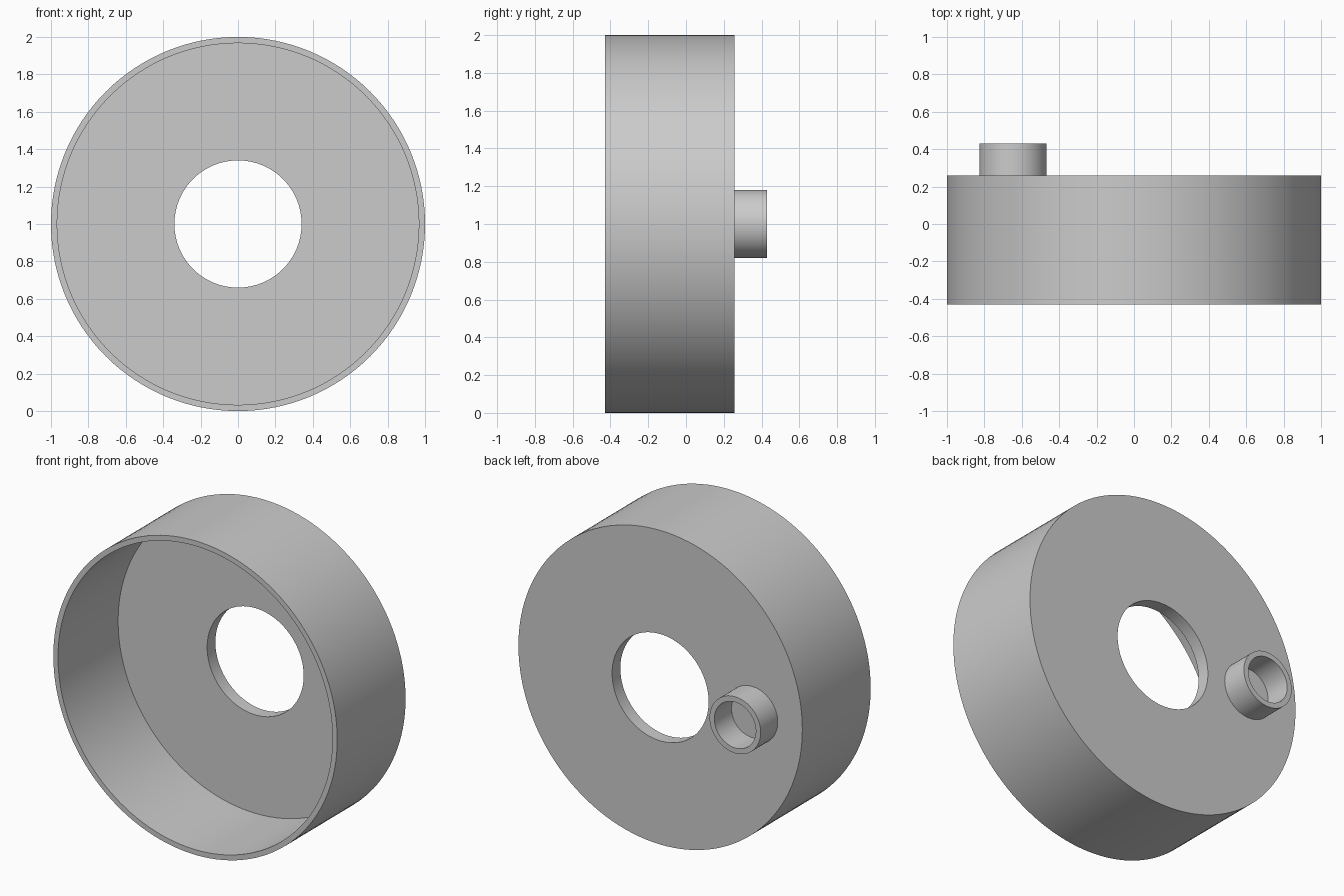
import bpy
import bmesh
import math

default = bpy.data.objects.get("Cube")
if default:
    bpy.data.objects.remove(default, do_unlink=True)

grey = bpy.data.materials.new("light_grey")
grey.use_nodes = True
colour = (0.6, 0.6, 0.6, 1)
grey.diffuse_color = colour
grey.node_tree.nodes["Principled BSDF"].inputs["Base Color"].default_value = colour


def turned_ring(name, profile, centre, segments):
    """Revolve a closed (radius, y) profile around the y axis."""
    bm = bmesh.new()
    rings = []
    for i in range(segments):
        a = math.tau * i / segments
        rings.append([bm.verts.new((r * math.cos(a), y, r * math.sin(a)))
                      for r, y in profile])
    n = len(profile)
    for i in range(segments):
        here, there = rings[i], rings[(i + 1) % segments]
        for j in range(n):
            k = (j + 1) % n
            bm.faces.new((here[j], here[k], there[k], there[j]))
    bmesh.ops.recalc_face_normals(bm, faces=bm.faces)
    mesh = bpy.data.meshes.new(name)
    bm.to_mesh(mesh)
    bm.free()
    mesh.materials.append(grey)
    obj = bpy.data.objects.new(name, mesh)
    obj.location = centre
    bpy.context.collection.objects.link(obj)
    bpy.ops.object.select_all(action="DESELECT")
    obj.select_set(True)
    bpy.context.view_layer.objects.active = obj
    bpy.ops.object.shade_smooth_by_angle(angle=math.radians(30))
    return obj


FRONT, FLOOR, BACK, TIP = -0.43, 0.175, 0.258, 0.43

# Open cup: thin rim wall, thick back plate with a central hole
turned_ring("cup_body", [(1, FRONT), (1, BACK), (0.34, BACK),
                         (0.34, FLOOR), (0.967, FLOOR), (0.967, FRONT)],
            (0, 0, 1), 128)

# Hollow boss on the back plate, seated slightly into it
SEAT = BACK - 0.005
turned_ring("rear_boss", [(0.18, SEAT), (0.18, TIP), (0.146, TIP), (0.146, SEAT)],
            (-0.647, 0, 1), 64)
